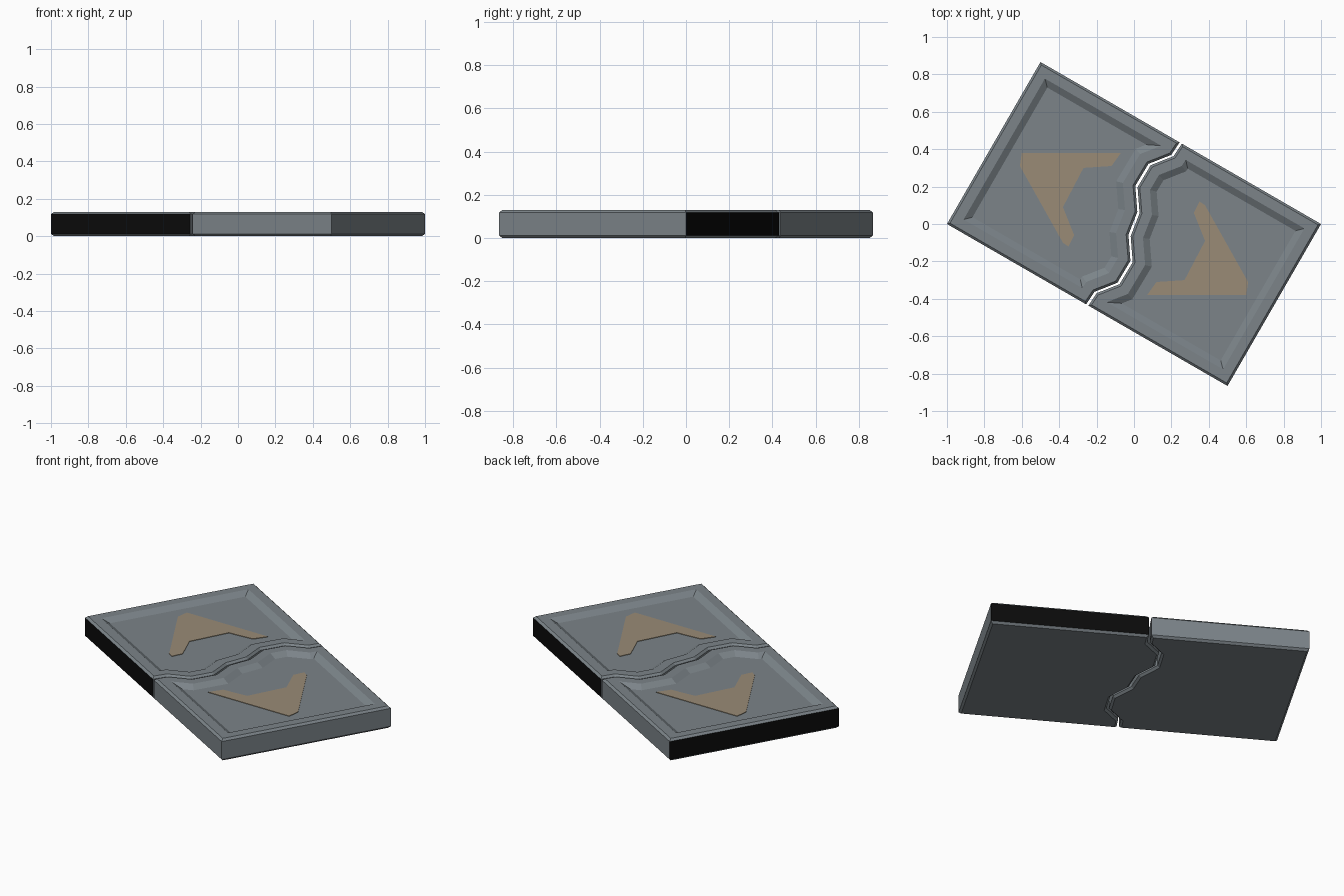
import bpy
import bmesh
from math import radians
from mathutils import Matrix, Vector

cube = bpy.data.objects.get("Cube")
if cube:
    bpy.data.objects.remove(cube, do_unlink=True)


def make_material(name, color):
    mat = bpy.data.materials.new(name)
    mat.use_nodes = True
    mat.diffuse_color = (*color, 1)
    bsdf = mat.node_tree.nodes["Principled BSDF"]
    bsdf.inputs["Base Color"].default_value = (*color, 1)
    return mat


SLATE = make_material("slate_grey", (0.20, 0.23, 0.25))
BLACK = make_material("black", (0.003, 0.003, 0.003))
TAN = make_material("dull_tan", (0.32, 0.26, 0.18))

# Slab proportions: half length, half width, height, edge bevel
L, W, H, BEVEL = 0.866, 0.5, 0.13, 0.012
FLOOR = 0.108


def inset(points, d):
    """Mitred inward offset of a counter-clockwise outline."""
    result = []
    for i, p in enumerate(points):
        a = (p - points[i - 1]).normalized()
        b = (points[(i + 1) % len(points)] - p).normalized()
        na, nb = Vector((-a.y, a.x)), Vector((-b.y, b.x))
        result.append(p + (na + nb) * d / (1 + na.dot(nb)))
    return result


def finish(bm, name, angle, materials):
    bmesh.ops.remove_doubles(bm, verts=bm.verts, dist=0.0001)
    bmesh.ops.recalc_face_normals(bm, faces=bm.faces)
    bm.transform(Matrix.Rotation(radians(angle), 4, "Z"))
    mesh = bpy.data.meshes.new(name)
    bm.to_mesh(mesh)
    bm.free()
    for mat in materials:
        mesh.materials.append(mat)
    obj = bpy.data.objects.new(name, mesh)
    bpy.context.collection.objects.link(obj)
    return obj


# Jagged break line, point-symmetric about the centre
half_crack = [Vector(p) for p in
              [(-0.01, 0.065), (-0.089, 0.18), (-0.087, 0.317), (-0.005, 0.42), (0, W)]]
crack = [-p for p in reversed(half_crack)] + half_crack
gap = Vector((-0.007, 0))
outline = [Vector((-L, W)), Vector((-L, -W))] + [p + gap for p in crack]

# Panel outline runs the last slanted break edge straight up to the long side
p3, p2 = outline[-3], outline[-2]
tip = p2 + (p2 - p3) * (W - p2.y) / (p2.y - p3.y)
panel = outline[:-2] + [tip]


def panel_ring(d):
    ring = inset(panel, d)
    return ring + [ring[-1]]


def slab_half(name, angle, black_end):
    bm = bmesh.new()
    levels = [(inset(outline, BEVEL), 0), (outline, BEVEL), (outline, H - BEVEL),
              (inset(outline, BEVEL), H), (panel_ring(0.065), H), (panel_ring(0.1), FLOOR)]
    rings = [[bm.verts.new((p.x, p.y, z)) for p in pts] for pts, z in levels]
    count = len(outline)
    for low, high in zip(rings, rings[1:]):
        for i in range(count):
            j = (i + 1) % count
            bm.faces.new((low[i], low[j], high[j], high[i]))
    bm.faces.new(rings[0][::-1])
    bm.faces.new(rings[-1])
    bmesh.ops.remove_doubles(bm, verts=bm.verts, dist=0.0001)
    bmesh.ops.recalc_face_normals(bm, faces=bm.faces)
    # Black upright sides: one long side, and the end of one half
    for f in bm.faces:
        c = f.calc_center_median()
        upright = abs(f.normal.z) < 0.01
        long_side = c.y < -W + 0.001
        end_side = c.x < -L + 0.001
        if upright and (long_side or (end_side and black_end)):
            f.material_index = 1
    return finish(bm, name, angle, [SLATE, BLACK])


def painted_wedge(name, angle):
    # Bent wedge of paint lying on the sunken floor
    bm = bmesh.new()
    path = [(-0.60, 0.38), (-0.61, 0.31), (-0.38, -0.10), (-0.35, -0.12), (-0.32, -0.06),
            (-0.38, 0.09), (-0.27, 0.30), (-0.12, 0.31), (-0.07, 0.38)]
    face = bm.faces.new([bm.verts.new((x, y, FLOOR - 0.001)) for x, y in path])
    top = bmesh.ops.extrude_face_region(bm, geom=[face])["geom"]
    bmesh.ops.translate(bm, vec=(0, 0, 0.004),
                        verts=[v for v in top if isinstance(v, bmesh.types.BMVert)])
    return finish(bm, name, angle, [TAN])


# The two halves are the same shape turned half way round
slab_half("right_slab_half", -30, True)
slab_half("left_slab_half", 150, False)
painted_wedge("right_painted_wedge", 0)
painted_wedge("left_painted_wedge", 180)
